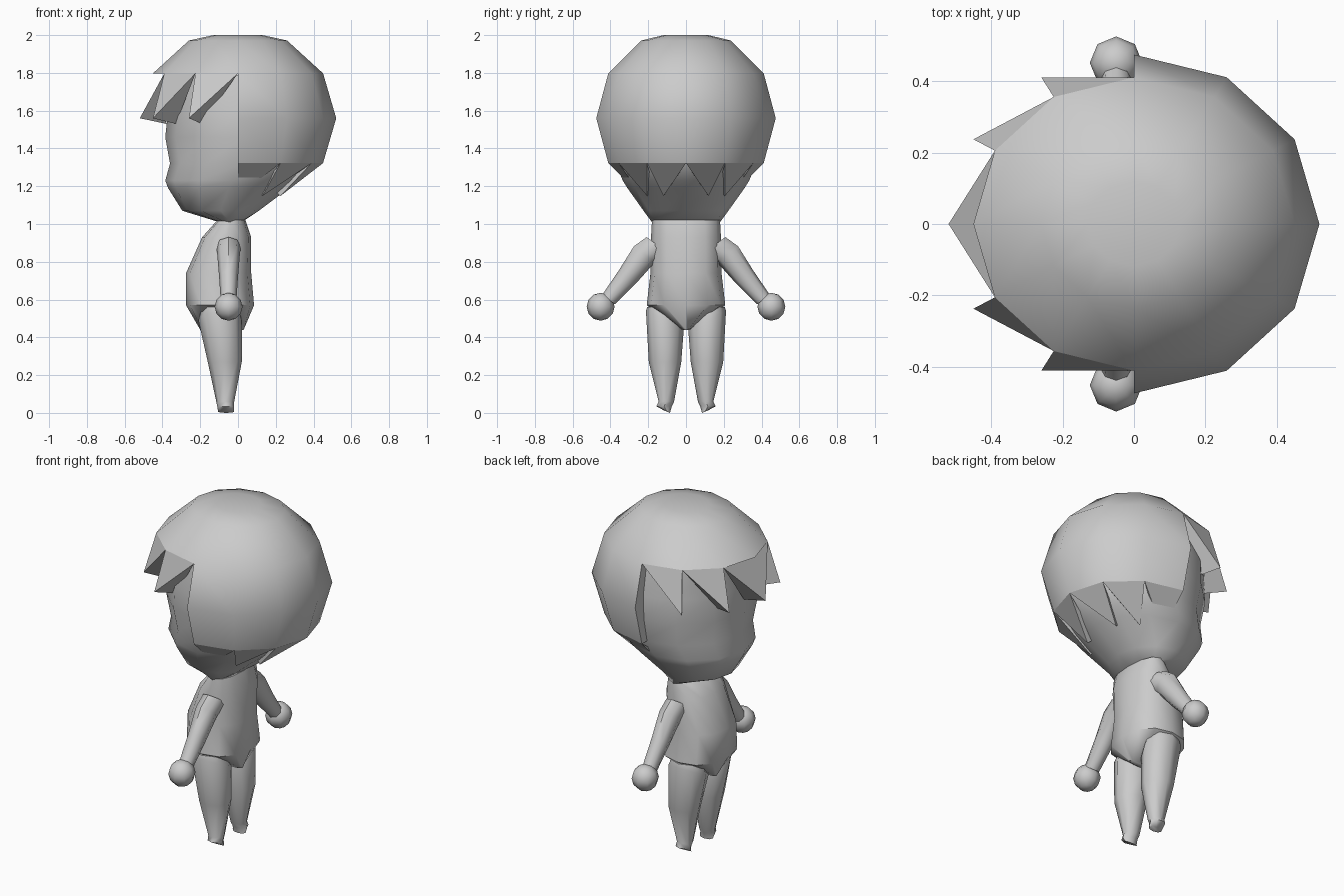
import bpy, bmesh
from math import sin, cos, pi, radians
from mathutils import Vector

if "Cube" in bpy.data.objects:
    bpy.data.objects.remove(bpy.data.objects["Cube"])


def finish(bm, name, angle=50):
    bmesh.ops.remove_doubles(bm, verts=bm.verts, dist=0.0005)
    bmesh.ops.recalc_face_normals(bm, faces=bm.faces)
    me = bpy.data.meshes.new(name)
    bm.to_mesh(me)
    bm.free()
    ob = bpy.data.objects.new(name, me)
    bpy.context.collection.objects.link(ob)
    bpy.ops.object.select_all(action='DESELECT')
    ob.select_set(True)
    bpy.context.view_layer.objects.active = ob
    bpy.ops.object.shade_smooth_by_angle(angle=radians(angle))
    return ob


def skin(bm, rings):
    """Join rings of points into a capped tube."""
    rows = [[bm.verts.new(p) for p in r] for r in rings]
    n = len(rows[0])
    for a, b in zip(rows, rows[1:]):
        for i in range(n):
            j = (i + 1) % n
            bm.faces.new((a[i], a[j], b[j], b[i]))
    bm.faces.new(rows[0])
    bm.faces.new(rows[-1])


def ellipse(z, x0, x1, y0, y1, n, power=1.0, tilt=0.0):
    pts = []
    for i in range(n):
        c, s = cos(2 * pi * i / n), sin(2 * pi * i / n)
        c = abs(c) ** power * (1 if c > 0 else -1)
        s = abs(s) ** power * (1 if s > 0 else -1)
        pts.append(((x0 + x1) / 2 + c * (x1 - x0) / 2,
                    (y0 + y1) / 2 + s * (y1 - y0) / 2, z + tilt * s))
    return pts


# head, facing -x: z, front x, back x, half width
bm = bmesh.new()
head = [(1.01, -.10, .02, .18), (1.07, -.295, .11, .225), (1.19, -.37, .27, .31),
        (1.23, -.385, .32, .335), (1.32, -.36, .41, .37), (1.46, -.385, .44, .40),
        (1.60, -.37, .45, .41), (1.79, -.37, .40, .37)]
skin(bm, [ellipse(z, a, b, -w, w, 12) for z, a, b, w in head])
finish(bm, "head")


# hair: half dome on top, long back, spiky fringe and nape
def hp(lat, seg, k=1.0):
    la, lo = radians(lat), seg * pi / 6
    return Vector((.52 * cos(la) * cos(lo) * k, .475 * cos(la) * sin(lo) * k,
                   1.56 + .475 * sin(la)))


bm = bmesh.new()


def face(*pts):
    bm.faces.new([bm.verts.new(p) for p in pts])


def spike(a, b, tip, k, dz):
    inner = Vector((tip.x * k, tip.y * k, tip.z + dz))
    face(a, b, tip)
    face(a, tip, inner)
    face(b, inner, tip)
    face(a, inner, b)


top = Vector((0, 0, 2.0))
for s in range(12):
    crown = [hp(60, s, .5), hp(60, s + 1, .5)]
    for p in crown:
        p.z = 2.0
    face(top, *crown)
    face(crown[0], hp(60, s), hp(60, s + 1), crown[1])
    face(hp(60, s), hp(30, s), hp(30, s + 1), hp(60, s + 1))
for s in range(-3, 3):
    for lat in (30, 0):
        face(hp(lat, s), hp(lat - 30, s), hp(lat - 30, s + 1), hp(lat, s + 1))
    tip = s + 1 if s >= 0 else s
    spike(hp(-30, s), hp(-30, s + 1), hp(-60, tip), .82, .03)
for a, b, t in ((3, 4, 4), (4, 5, 5), (5, 7, 6), (7, 8, 7), (8, 9, 8)):
    spike(hp(30, a), hp(30, b), hp(0, t), .73, -.03)
for s in (3, 9):
    for lat in (30, 0):
        face(hp(lat, s), hp(lat - 30, s), hp(lat - 30, s, .8), hp(lat, s, .8))
finish(bm, "hair", 40)

# torso with a round belly, narrowing to the crotch
bm = bmesh.new()
torso = [(1.02, -.11, .04, .18), (.93, -.19, .07, .185), (.74, -.275, .07, .188),
         (.57, -.275, .085, .208), (.44, -.20, .03, .02)]
skin(bm, [ellipse(z, a, b, -w, w, 12, .85) for z, a, b, w in torso])
finish(bm, "torso")

# legs, arms and hands on both sides
for side, label in ((1, "left"), (-1, "right")):
    def mirrored(rings):
        return [[(x, y * side, z) for x, y, z in r] for r in rings]

    bm = bmesh.new()
    leg = [(.56, -.19, .0, .04, .205, 0), (.49, -.21, .02, .012, .212, .05),
           (.27, -.16, .02, .025, .197, 0), (.06, -.115, -.02, .063, .145, 0),
           (.035, -.11, -.02, .075, .157, 0), (.006, -.105, -.02, .085, .115, .006)]
    skin(bm, mirrored([ellipse(z, a, b, c, d, 8, 1, t) for z, a, b, c, d, t in leg]))
    finish(bm, label + "_leg")

    # arm tube runs down and outwards; rings: y, z, half depth, half thickness
    bm = bmesh.new()
    arm = [(.14, .88, .065, .085), (.22, .84, .06, .07),
           (.31, .72, .05, .057), (.41, .60, .042, .042)]
    skin(bm, mirrored([[(-.05 + d * cos(i * pi / 4), y + .8 * t * sin(i * pi / 4),
                         z + .6 * t * sin(i * pi / 4)) for i in range(8)]
                       for y, z, d, t in arm]))
    finish(bm, label + "_arm")

    bm = bmesh.new()
    bmesh.ops.create_uvsphere(bm, u_segments=8, v_segments=6, radius=.074)
    bmesh.ops.translate(bm, verts=bm.verts, vec=(-.05, .452 * side, .562))
    finish(bm, label + "_hand")
